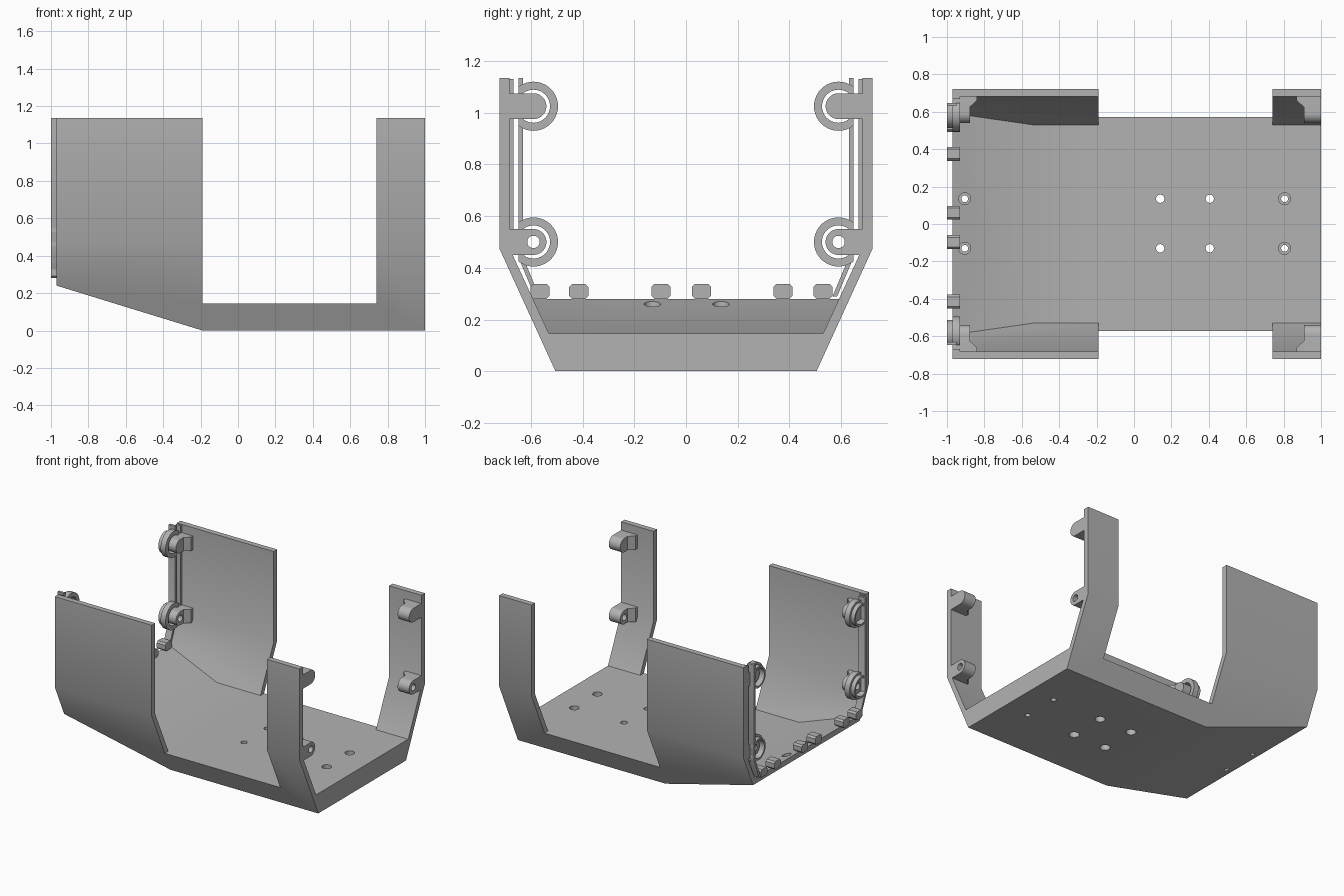
import bpy, bmesh, math
from mathutils import Vector

if "Cube" in bpy.data.objects:
    bpy.data.objects.remove(bpy.data.objects["Cube"], do_unlink=True)

grey = bpy.data.materials.new("plain grey")
grey.use_nodes = True
grey.diffuse_color = (0.45, 0.45, 0.45, 1)
grey.node_tree.nodes["Principled BSDF"].inputs["Base Color"].default_value = (0.45, 0.45, 0.45, 1)

AXES = {"x": lambda u, v, w: (w, u, v), "z": lambda u, v, w: (u, v, w)}


def prism(name, pts, axis, a, b, planes=()):
    """Extrude a profile along an axis from a to b, keeping what lies behind each plane."""
    bm = bmesh.new()
    face = bm.faces.new([bm.verts.new(AXES[axis](u, v, a)) for u, v in pts])
    ext = bmesh.ops.extrude_face_region(bm, geom=[face])["geom"]
    step = Vector(AXES[axis](0, 0, b - a))
    bmesh.ops.translate(bm, vec=step, verts=[e for e in ext if isinstance(e, bmesh.types.BMVert)])
    for co, no in planes:
        cut = bmesh.ops.bisect_plane(bm, geom=bm.verts[:] + bm.edges[:] + bm.faces[:],
                                     plane_co=co, plane_no=no, clear_outer=True)["geom_cut"]
        bmesh.ops.edgeloop_fill(bm, edges=[e for e in cut if isinstance(e, bmesh.types.BMEdge)])
    bmesh.ops.recalc_face_normals(bm, faces=bm.faces[:])
    mesh = bpy.data.meshes.new(name)
    bm.to_mesh(mesh)
    bm.free()
    mesh.materials.append(grey)
    obj = bpy.data.objects.new(name, mesh)
    bpy.context.collection.objects.link(obj)
    return obj


def arc(u, v, r, start=0, sweep=360, n=40):
    count = n if sweep == 360 else n + 1
    angles = [math.radians(start + sweep * i / n) for i in range(count)]
    return [(u + r * math.cos(t), v + r * math.sin(t)) for t in angles]


def box(u0, u1, v0, v1):
    return [(u0, v0), (u1, v0), (u1, v1), (u0, v1)]


def carve(obj, cutters):
    """Subtract the cutters from the part, then discard them."""
    bpy.context.view_layer.objects.active = obj
    for c in cutters:
        mod = obj.modifiers.new("cut", "BOOLEAN")
        mod.operation, mod.solver, mod.object = "DIFFERENCE", "EXACT", c
        c.hide_render = True
        bpy.ops.object.modifier_apply(modifier=mod.name)
        bpy.data.objects.remove(c, do_unlink=True)
    return obj


def trough(low, mid, bottom, top):
    """Symmetrical section with sloping lower flanks and upright sides."""
    right = [(low, bottom), (mid, 0.475), (mid, top)]
    return right + [(-y, z) for y, z in reversed(right)]


# Tray: outer shell, ramped underside, hollow inside, side openings
END, FLOOR = -0.97, 0.145
tray = prism("tray", trough(0.505, 0.722, 0, 1.135), "x", END, 1,
             [((-0.19, 0, 0), (-0.24, 0, -0.78))])
cavity = prism("cavity", trough(0.53, 0.682, FLOOR, 1.3), "x", -1.2, 1.2,
               [((-0.54, 0, FLOOR), (-0.135, 0, -0.43))])
opening = prism("opening", box(-0.19, 0.74, -1, 1), "z", FLOOR, 1.4)
cutters = [cavity, opening]

# Screw holes: two middle pairs bored from below, end pairs bored from above
for y in (-0.13, 0.135):
    for x in (0.14, 0.405):
        cutters.append(prism("hole", arc(x, y, 0.022), "z", -0.1, 0.3))
        cutters.append(prism("bore", arc(x, y, 0.034), "z", -0.1, 0.07))
    for x, level in ((0.805, 0.08), (-0.905, 0.235)):
        cutters.append(prism("hole", arc(x, y, 0.018), "z", -0.1, 0.5))
        cutters.append(prism("bore", arc(x, y, 0.032), "z", level, 0.5))
carve(tray, cutters)

PIN_Y, UPPER, LOWER, R = 0.59, 1.025, 0.5, 0.05


def lug(name, side, z, end, inward, drilled):
    """Rounded screw lug with a chamfered root, standing on a wall end."""
    tip, root = end + inward * 0.092, end + inward * 0.13
    start = 90 if side > 0 else -90
    pts = arc(side * PIN_Y, z, R, start, 180, 24)
    pts += [(side * 0.69, z - side * R), (side * 0.69, z + side * R)]
    body = prism(name, pts, "x", end, tip)
    gusset = prism(name + "_root", [(tip, side * 0.625), (root, side * 0.66),
                                    (root, side * 0.69), (tip, side * 0.69)],
                   "z", z - R, z + R)
    if drilled:
        carve(body, [prism("drill", arc(side * PIN_Y, z, 0.024), "x", end - 0.2, end + 0.2)])
    return body, gusset


def clip_ring(name, side, z):
    """Stepped open ring around a lug, cut flat towards the wall."""
    flat = [((0, side * 0.648, 0), (0, side, 0))]
    centre = (side * PIN_Y, z)
    for part, r, a, b in (("flange", 0.095, -0.97, -0.93), ("lip", 0.078, -1, -0.97)):
        ring = prism(name + "_" + part, arc(*centre, r), "x", a, b, flat)
        carve(ring, [prism("ring_hole", arc(*centre, 0.064), "x", -1.1, -0.8)])


for side, label in ((1, "back"), (-1, "front")):
    for z, level in ((UPPER, "upper"), (LOWER, "lower")):
        tag = f"{label}_{level}"
        lug(tag + "_left_lug", side, z, 1, -1, z == LOWER)
        lug(tag + "_right_lug", side, z, END, 1, z == LOWER)
        clip_ring(tag + "_clip", side, z)
    # Thin rail joining the rings, bent to follow the flank
    outer = [(0.648, 1.135), (0.648, 0.44), (0.585, 0.29)]
    rail = outer + [(y - 0.018, z) for y, z in reversed(outer)]
    prism(label + "_clip_rail", [(side * y, z) for y, z in rail], "x", -1, -0.95)
    # Narrow lip along the inside of the wall end
    lip_y = sorted((side * 0.668, side * 0.69))
    prism(label + "_wall_lip", box(*lip_y, LOWER, 1.13), "x", END, -0.93)

# Locating tabs along the ramp edge
for i, y in enumerate((-0.565, -0.415, -0.097, 0.06, 0.375, 0.53)):
    c, w, lo, hi = 0.012, 0.037, 0.28, 0.338
    tab = [(y - w, lo + c), (y - w + c, lo), (y + w - c, lo), (y + w, lo + c),
           (y + w, hi - c), (y + w - c, hi), (y - w + c, hi), (y - w, hi - c)]
    prism(f"tab_{i + 1}", tab, "x", -1, -0.93)

# Smooth round surfaces, keep edges sharp
for obj in bpy.context.collection.objects:
    if obj.type == "MESH" and grey.name in obj.data.materials:
        obj.select_set(True)
        bpy.context.view_layer.objects.active = obj
bpy.ops.object.shade_smooth_by_angle(angle=math.radians(30))
